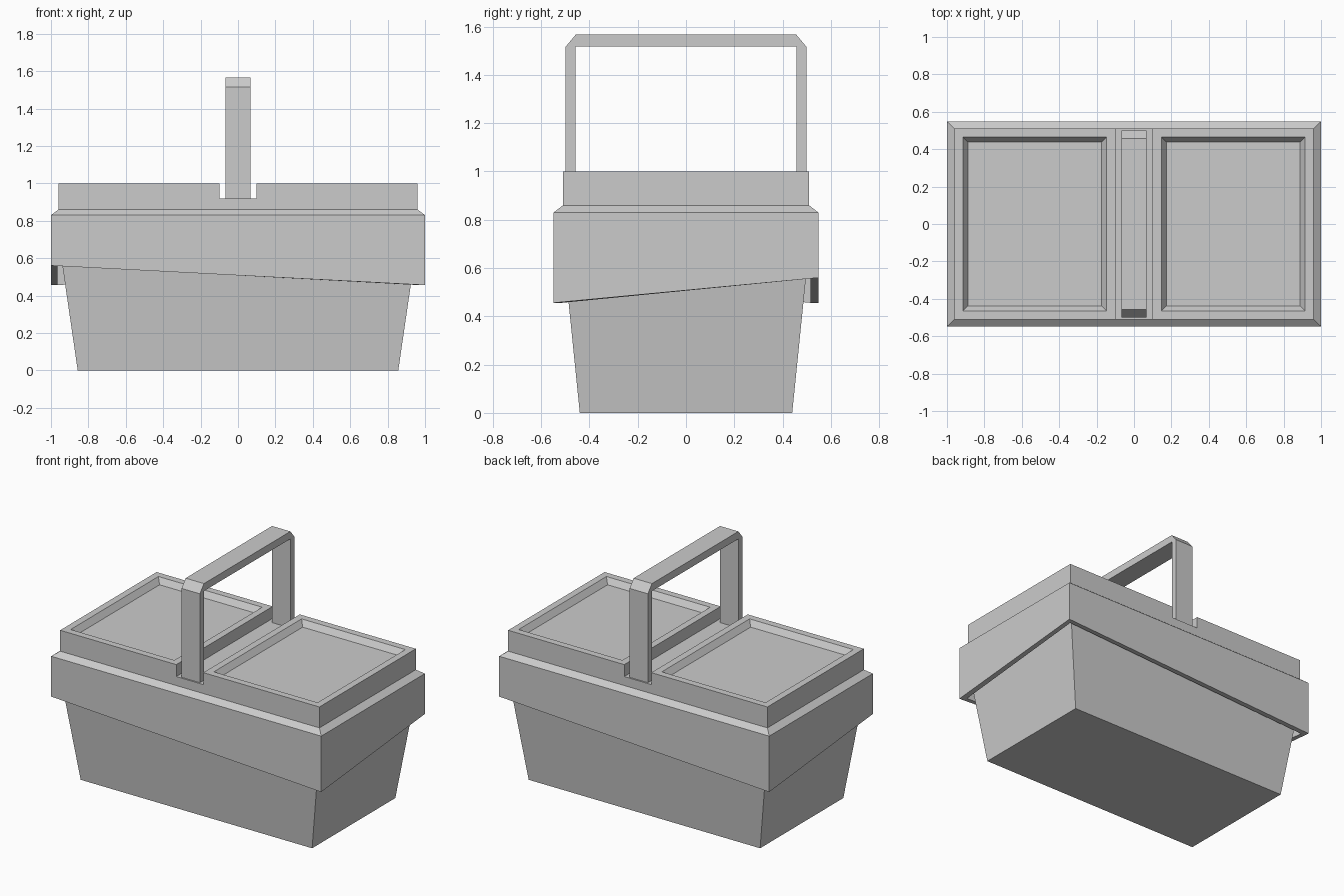
import bpy
import bmesh
from mathutils import Vector

cube = bpy.data.objects.get("Cube")
if cube:
    bpy.data.objects.remove(cube, do_unlink=True)

# Single plain grey material
grey = bpy.data.materials.new("light grey")
grey.use_nodes = True
colour = (0.6, 0.6, 0.6, 1)
grey.diffuse_color = colour
grey.node_tree.nodes["Principled BSDF"].inputs["Base Color"].default_value = colour


def finish(bm, name):
    mesh = bpy.data.meshes.new(name)
    bm.to_mesh(mesh)
    bm.free()
    mesh.materials.append(grey)
    obj = bpy.data.objects.new(name, mesh)
    bpy.context.collection.objects.link(obj)
    return obj


def loft(bm, rings):
    """Join rectangles (half x, half y, z, corner twist) from first to last."""
    corners = [(1, -1), (1, 1), (-1, 1), (-1, -1)]
    loops = [[bm.verts.new((sx * hx, sy * hy, z + twist * sx * sy)) for sx, sy in corners]
             for hx, hy, z, twist in rings]
    for low, high in zip(loops, loops[1:]):
        for i in range(4):
            j = (i + 1) % 4
            bm.faces.new((low[i], low[j], high[j], high[i]))
    return loops


def extrude(bm, points, offset):
    """Close a flat outline and extrude it into a solid."""
    face = bm.faces.new([bm.verts.new(p) for p in points])
    result = bmesh.ops.extrude_face_region(bm, geom=[face], use_keep_orig=True)
    moved = [v for v in result["geom"] if isinstance(v, bmesh.types.BMVert)]
    bmesh.ops.translate(bm, verts=moved, vec=Vector(offset))
    bmesh.ops.recalc_face_normals(bm, faces=bm.faces)


# Tapered basket body
bm = bmesh.new()
loops = loft(bm, [(0.857, 0.44, 0, 0), (0.965, 0.515, 0.74, 0)])
bm.faces.new(reversed(loops[0]))
finish(bm, "basket_body")

# Overhanging rim with twisted lower edge and chamfered shoulder
bm = bmesh.new()
loft(bm, [(0.965, 0.515, 0.74, 0), (0.965, 0.515, 0.508, 0.052),
          (1, 0.548, 0.508, 0.052), (1, 0.548, 0.83, 0), (0.96, 0.51, 0.86, 0)])
finish(bm, "basket_rim")

# Lid with a central channel and two recessed panels
bm = bmesh.new()
half = [(0.96, 0.86), (0.96, 1), (0.1, 1), (0.1, 0.92)]
outline = half + [(-x, z) for x, z in reversed(half)]
extrude(bm, [(x, -0.51, z) for x, z in outline], (0, 1.02, 0))
panels = [f for f in bm.faces if f.normal.z > 0.9 and f.calc_center_median().z > 0.99]
bmesh.ops.inset_region(bm, faces=panels, thickness=0.065)
bmesh.ops.inset_region(bm, faces=panels, thickness=0.038, depth=-0.038)
bottom = [f for f in bm.faces if f.calc_center_median().z < 0.861]
bmesh.ops.delete(bm, geom=bottom, context="FACES")
finish(bm, "lid")

# Arched carrying handle
bm = bmesh.new()
outer = [(0.5, 0.918), (0.5, 1.515), (0.457, 1.567)]
inner = [(0.458, 1.517), (0.458, 0.918)]
arch = outer + [(-y, z) for y, z in reversed(outer)]
arch += [(-y, z) for y, z in reversed(inner)] + inner
extrude(bm, [(-0.068, y, z) for y, z in arch], (0.136, 0, 0))
finish(bm, "handle")
